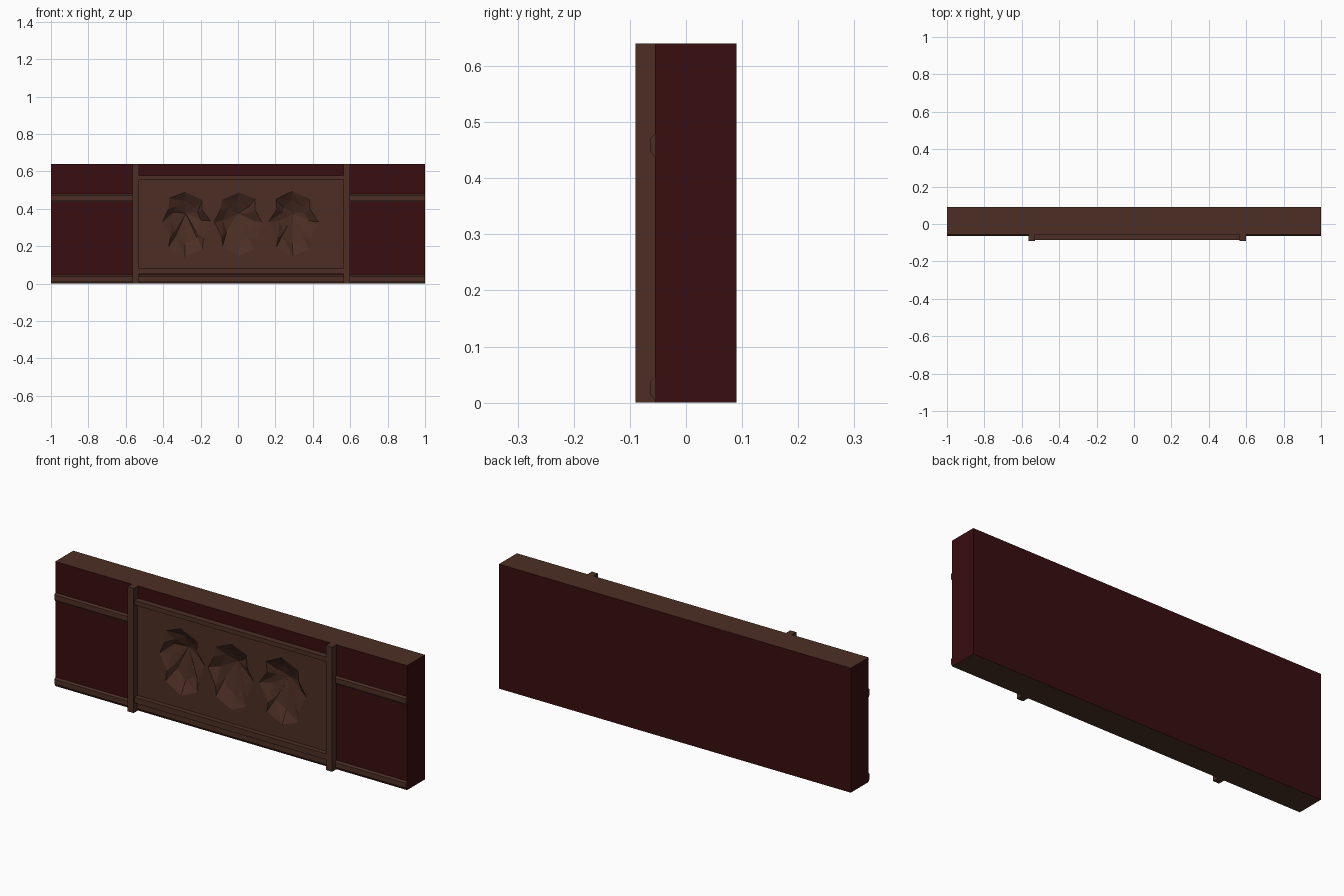
import bpy, bmesh, math, random

if "Cube" in bpy.data.objects:
    bpy.data.objects.remove(bpy.data.objects["Cube"])
random.seed(4)

def material(name, c):
    m = bpy.data.materials.new(name)
    m.diffuse_color = (*c, 1)
    m.use_nodes = True
    m.node_tree.nodes["Principled BSDF"].inputs["Base Color"].default_value = m.diffuse_color
    return m

RED = material("dark red plaster", (0.04, 0.0042, 0.0045))
BROWN = material("brown wood", (0.072, 0.028, 0.018))

X0, X1 = -0.53, 0.563        # panel opening
Z0, Z1 = 0.05, 0.577
FRONT, BACK, H = -0.055, 0.09, 0.64
PANEL_Y = -0.06

def finish(bm, name, mats):
    me = bpy.data.meshes.new(name)
    bm.to_mesh(me)
    bm.free()
    for m in mats:
        me.materials.append(m)
    ob = bpy.data.objects.new(name, me)
    bpy.context.collection.objects.link(ob)
    return ob

def quad(bm, *pts):
    return bm.faces.new([bm.verts.new(p) for p in pts])

def extrude_x(name, prof, xa, xb):
    """Extrude a (y, z) profile along x."""
    bm = bmesh.new()
    a = [bm.verts.new((xa, y, z)) for y, z in prof]
    b = [bm.verts.new((xb, y, z)) for y, z in prof]
    bm.faces.new(a)
    bm.faces.new(b[::-1])
    n = len(prof)
    for i in range(n):
        j = (i + 1) % n
        bm.faces.new((a[i], b[i], b[j], a[j]))
    bmesh.ops.recalc_face_normals(bm, faces=bm.faces[:])
    return finish(bm, name, [BROWN])

def box(name, xa, xb, ya, yb, za, zb):
    return extrude_x(name, [(ya, za), (yb, za), (yb, zb), (ya, zb)], xa, xb)

# wall body: open behind the carved panel, brown top and underside
bm = bmesh.new()
def front_plate(xa, xb, za, zb):
    quad(bm, (xa, FRONT, za), (xb, FRONT, za), (xb, FRONT, zb), (xa, FRONT, zb))
front_plate(-1, X0, 0, H)
front_plate(X1, 1, 0, H)
front_plate(X0, X1, Z1, H)
front_plate(X0, X1, 0, Z0)
quad(bm, (1, BACK, 0), (-1, BACK, 0), (-1, BACK, H), (1, BACK, H))
quad(bm, (1, FRONT, 0), (1, BACK, 0), (1, BACK, H), (1, FRONT, H))
quad(bm, (-1, BACK, 0), (-1, FRONT, 0), (-1, FRONT, H), (-1, BACK, H))
quad(bm, (-1, FRONT, H), (1, FRONT, H), (1, BACK, H), (-1, BACK, H))
quad(bm, (-1, BACK, 0), (1, BACK, 0), (1, FRONT, 0), (-1, FRONT, 0))
for f in bm.faces:
    f.normal_update()
    f.material_index = 1 if abs(f.normal.z) > 0.5 else 0
finish(bm, "wall_body", [RED, BROWN])

# upright posts
box("left_post", -0.565, X0, -0.09, FRONT, 0, H)
box("right_post", X1, 0.598, -0.09, FRONT, 0, H)

# chamfered horizontal rails
def rail(name, xa, xb, za, zb):
    extrude_x(name, [(FRONT, za), (-0.063, za + 0.012),
                     (-0.063, zb - 0.008), (FRONT, zb)], xa, xb)
for side, xa, xb in (("left", -1, -0.565), ("right", 0.598, 1)):
    rail(side + "_upper_rail", xa, xb, 0.436, 0.48)
    rail(side + "_lower_rail", xa, xb, 0.003, 0.046)
rail("centre_lower_rail", X0, X1, 0.003, 0.046)

# panel frame ledges
box("frame_top", X0, X1, -0.085, FRONT, 0.554, Z1)
box("frame_bottom", X0, X1, -0.085, FRONT, Z0, 0.08)

# panel with three faceted hollows
OUTLINE = [(0, .17), (.09, .13), (.092, .075), (.128, .01), (.092, -.08), (.088, -.135),
           (0, -.175), (-.088, -.13), (-.085, -.075), (-.128, .01), (-.09, .075), (-.09, .13)]
bm = bmesh.new()
edges = []
def ring(pts):
    vs = [bm.verts.new(p) for p in pts]
    return vs, [bm.edges.new((vs[i], vs[(i + 1) % len(vs)])) for i in range(len(vs))]
edges += ring([(X0, PANEL_Y, Z0), (X1, PANEL_Y, Z0), (X1, PANEL_Y, Z1), (X0, PANEL_Y, Z1)])[1]
jit = lambda s: random.uniform(-s, s)
hollows = []
for cx in (-0.28, 0.0, 0.295):
    vs, es = ring([(cx + x + jit(.006), PANEL_Y, 0.322 + z + jit(.005)) for x, z in OUTLINE])
    edges += es
    hollows.append((cx, vs))
bmesh.ops.triangle_fill(bm, edges=edges, use_beauty=True, normal=(0, -1, 0))
for f in bm.faces:
    f.normal_update()
    if f.normal.y > 0:
        f.normal_flip()
for cx, vs in hollows:
    # inner ring pulled toward a deep point in the upper half
    inner = []
    for i, v in enumerate(vs):
        k = 0.6 if i % 2 else 0.68
        inner.append(bm.verts.new((cx + (v.co.x - cx) * k + jit(.006),
                                   PANEL_Y + 0.032 + jit(.008),
                                   0.345 + (v.co.z - 0.345) * k)))
    tip = bm.verts.new((cx, PANEL_Y + 0.06, 0.375))
    n = len(vs)
    for i in range(n):
        j = (i + 1) % n
        for tri in ((vs[i], vs[j], inner[j]), (vs[i], inner[j], inner[i]), (inner[i], inner[j], tip)):
            f = bm.faces.new(tri)
            f.normal_update()
            if f.normal.y > 0:
                f.normal_flip()
finish(bm, "carved_panel", [BROWN])
